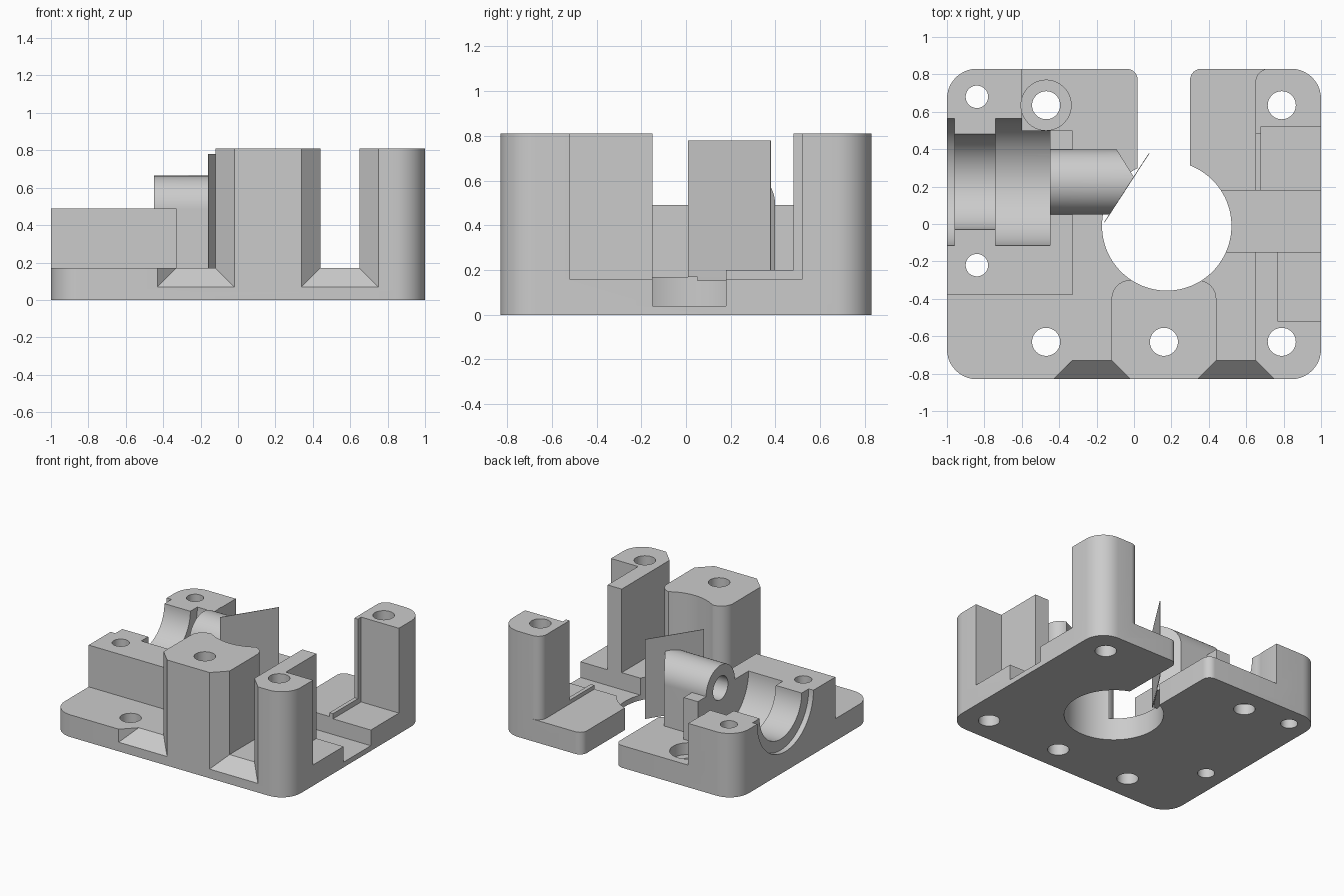
import bpy, bmesh, math
from mathutils import Matrix

cube = bpy.data.objects.get("Cube")
if cube:
    bpy.data.objects.remove(cube)

grey = bpy.data.materials.new("light_grey")
grey.use_nodes = True
grey.diffuse_color = (0.6, 0.6, 0.6, 1)
grey.node_tree.nodes["Principled BSDF"].inputs["Base Color"].default_value = (0.6, 0.6, 0.6, 1)


def add_object(name, bm):
    bmesh.ops.recalc_face_normals(bm, faces=bm.faces)
    mesh = bpy.data.meshes.new(name)
    bm.to_mesh(mesh)
    bm.free()
    mesh.materials.append(grey)
    ob = bpy.data.objects.new(name, mesh)
    bpy.context.collection.objects.link(ob)
    return ob


def prism(name, plan, z0, z1):
    """Plan outline extruded upwards."""
    bm = bmesh.new()
    face = bm.faces.new([bm.verts.new((x, y, z0)) for x, y in plan])
    top = bmesh.ops.extrude_face_region(bm, geom=[face])["geom"]
    verts = [v for v in top if isinstance(v, bmesh.types.BMVert)]
    bmesh.ops.translate(bm, verts=verts, vec=(0, 0, z1 - z0))
    return add_object(name, bm)


def slab(name, x0, x1, y0, y1, z0, z1, radii=(0, 0, 0, 0)):
    """Box whose four upright edges may be rounded, from front left round."""
    plan = []
    corners = ((x0, y0, 1, 1), (x1, y0, -1, 1), (x1, y1, -1, -1), (x0, y1, 1, -1))
    for i, ((x, y, sx, sy), r) in enumerate(zip(corners, radii)):
        if not r:
            plan.append((x, y))
            continue
        for k in range(11):
            a = math.pi * (1 + i / 2 + k / 20)
            plan.append((x + sx * r + r * math.cos(a), y + sy * r + r * math.sin(a)))
    return prism(name, plan, z0, z1)


def rod(name, axis, centre, r, start, end, sides=64):
    """Cylinder along x or z; centre gives the other two coordinates."""
    bm = bmesh.new()
    bmesh.ops.create_cone(bm, cap_ends=True, segments=sides, radius1=r, radius2=r, depth=end - start)
    mid = (start + end) / 2
    if axis == "x":
        bm.transform(Matrix.Translation((mid, *centre)) @ Matrix.Rotation(math.pi / 2, 4, "Y"))
    else:
        bm.transform(Matrix.Translation((*centre, mid)))
    return add_object(name, bm)


def combine(target, tool, operation):
    mod = target.modifiers.new(operation.lower(), "BOOLEAN")
    mod.operation, mod.solver, mod.object = operation, "EXACT", tool
    bpy.context.view_layer.objects.active = target
    bpy.ops.object.modifier_apply(modifier=mod.name)
    bpy.data.objects.remove(tool)


def join(tool):
    combine(housing, tool, "UNION")


def cut(tool):
    combine(housing, tool, "DIFFERENCE")


R = 0.16    # outer corner radius
T = 0.17    # plate thickness
H = 0.81    # post height
AX = (0.225, 0.49)   # bearing axis in y, z

# Base plate with two rear wings either side of the open slot
housing = slab("housing", -1, 1, -0.83, 0.28, 0, T, (R, R, 0, 0))
join(slab("left_wing", -1, 0.02, 0.2, 0.83, 0, T, (0, 0, 0.06, R)))
join(slab("right_wing", 0.30, 1, 0.2, 0.83, 0, T, (0, 0, R, 0.06)))

# Front boss, tall posts and thin rim
join(slab("front_boss", -0.12, 0.44, -0.83, -0.30, 0.05, H, (0, 0, 0.1, 0.1)))
join(slab("front_post", 0.65, 1, -0.83, -0.15, 0.05, H, (0, R, 0, 0)))
join(slab("rear_post", 0.65, 1, 0.48, 0.83, 0.05, H, (0, 0, R, 0.07)))
join(slab("rim", 0.65, 0.70, 0.17, 0.5, 0.05, 0.2))

# Low bearing block
join(slab("block_front", -1, -0.33, -0.38, 0.5, 0.05, AX[1]))
join(slab("block_rear", -1, -0.6, 0.4, 0.83, 0.05, AX[1], (0, 0, 0, R)))

# Large round opening, side channel and side pockets
cut(rod("opening", "z", (0.175, -0.01), 0.346, -0.1, 1, 128))
cut(slab("channel", 0.35, 1.1, -0.15, 0.18, 0.04, 1))
cut(slab("front_pocket", 0.77, 1.1, -0.52, -0.1, 0.16, 1))
cut(slab("rear_pocket", 0.68, 1.1, 0.1, 0.52, 0.16, 1))

# Stepped half-round bearing seat
for x0, x1, r in ((-1.1, -0.96, 0.34), (-0.97, -0.73, 0.255), (-0.74, -0.45, 0.34)):
    cut(rod("seat", "x", AX, r, x0, x1, 96))

# Sloping notches in the front edge, flared outwards
for x0, x1 in ((-0.33, -0.12), (0.44, 0.65)):
    bm = bmesh.new()
    for y, z, flare in ((-0.85, 0.05, 0.12), (-0.73, T, 0)):
        for x in (x0 - flare, x1 + flare):
            bm.verts.new((x, y, z))
            bm.verts.new((x, y, 1))
    bmesh.ops.convex_hull(bm, input=bm.verts)
    cut(add_object("notch", bm))

# Arched guide tube, pointed at its inner end
tube = rod("guide_tube", "x", AX, 0.174, -0.45, 0.1, 96)
combine(tube, slab("tube_support", -0.45, 0.1, AX[0] - 0.174, AX[0] + 0.174, 0.1, AX[1]), "UNION")
point = [(-0.46, 0.04), (-0.14, 0.04), (0, 0.25), (-0.1, 0.41), (-0.46, 0.41)]
combine(tube, prism("tube_trim", point, 0.15, 1), "INTERSECT")
join(tube)
cut(rod("tube_bore", "x", AX, 0.09, -0.5, -0.15))

# Screw holes, recess and cross hole
for x, y, r in ((0.79, 0.635, 0.075), (0.79, -0.63, 0.075), (0.16, -0.63, 0.075),
                (-0.47, -0.63, 0.075), (-0.47, 0.635, 0.075),
                (-0.84, 0.68, 0.06), (-0.84, -0.22, 0.06)):
    cut(rod("screw_hole", "z", (x, y), r, -0.1, 1, 48))
cut(rod("recess", "z", (-0.47, 0.635), 0.134, 0.08, 1))
cut(rod("cross_hole", "x", (-0.31, 0.49), 0.053, 0.6, 0.85, 48))

# Thin upright fin across the tube's end
fin = prism("dividing_fin", [(-0.16, 0.01), (-0.157, 0.008), (0.083, 0.378), (0.08, 0.38)], T, 0.78)

for ob in (housing, fin):
    bpy.ops.object.select_all(action="DESELECT")
    ob.select_set(True)
    bpy.context.view_layer.objects.active = ob
    bpy.ops.object.shade_smooth_by_angle(angle=math.radians(25))
